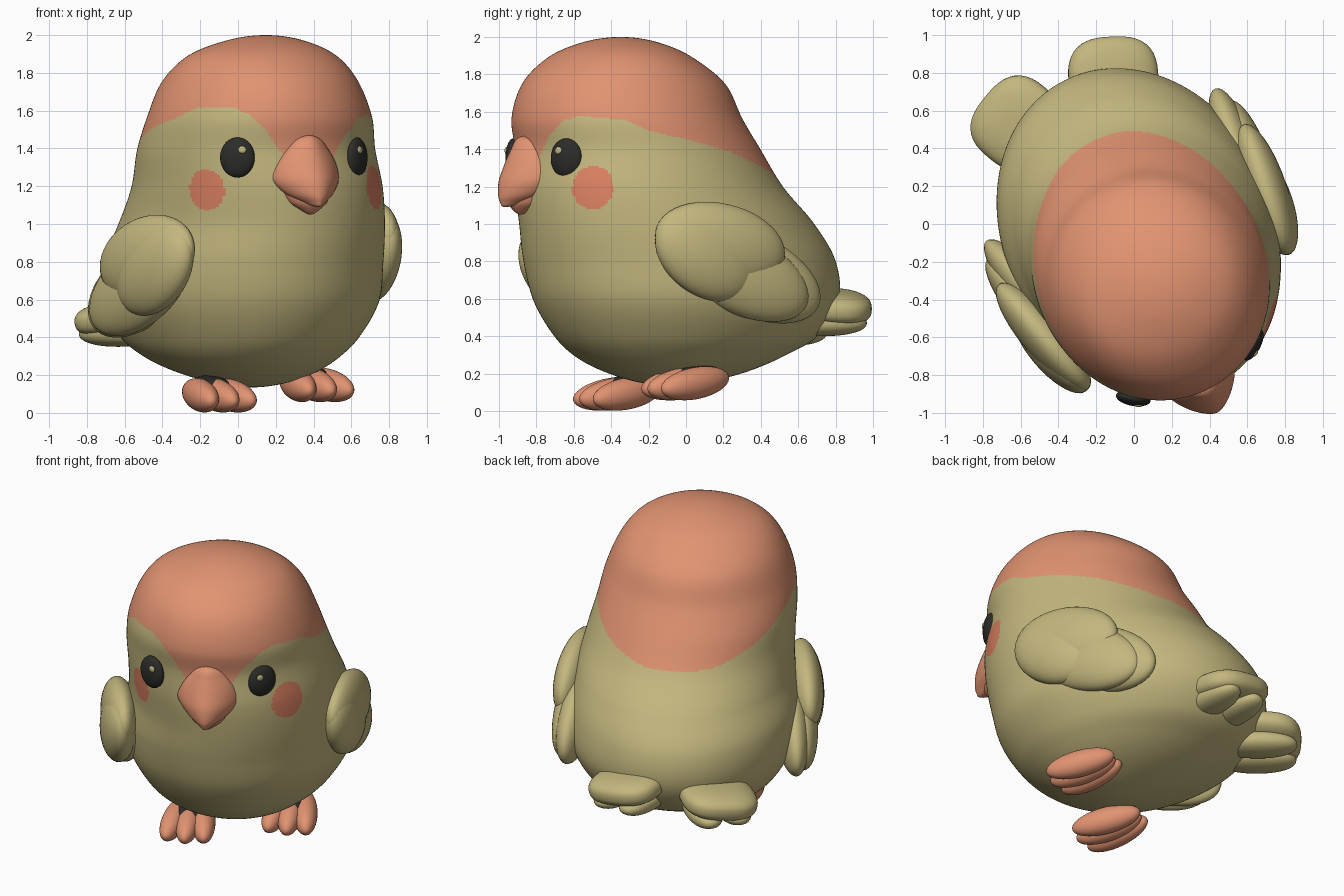
import bpy, bmesh, math
from mathutils import Matrix, Vector, Euler

cube = bpy.data.objects.get("Cube")
if cube:
    bpy.data.objects.remove(cube)

# The bird is built facing -y, then turned to its pose
POSE = Matrix.Translation((-0.035, -0.045, 0)) @ Matrix.Rotation(math.radians(26.6), 4, 'Z')


def material(name, rgb):
    m = bpy.data.materials.new(name)
    m.use_nodes = True
    m.diffuse_color = (*rgb, 1)
    m.node_tree.nodes["Principled BSDF"].inputs["Base Color"].default_value = (*rgb, 1)
    return m


KHAKI = material("khaki_feathers", (0.55, 0.475, 0.21))
CORAL = material("coral", (0.75, 0.29, 0.165))
BLUSH = material("cheek_blush", (0.73, 0.225, 0.125))
BLACK = material("soft_black", (0.025, 0.025, 0.022))


def finish(name, bm, mats):
    bmesh.ops.recalc_face_normals(bm, faces=bm.faces)
    bm.transform(POSE)
    me = bpy.data.meshes.new(name)
    for f in bm.faces:
        f.smooth = True
    bm.to_mesh(me)
    bm.free()
    for m in mats:
        me.materials.append(m)
    ob = bpy.data.objects.new(name, me)
    bpy.context.collection.objects.link(ob)
    return ob


def spline(p0, p1, p2, p3, t):
    """Smooth curve from p1 to p2, with tangents weighted by spacing."""
    d0, d1, d2 = [max((b - a).length, 1e-6) ** .8 for a, b in ((p0, p1), (p1, p2), (p2, p3))]
    m1 = (p1 - p0) * (d1 / d0) - (p2 - p0) * (d1 / (d0 + d1)) + (p2 - p1)
    m2 = (p2 - p1) - (p3 - p1) * (d1 / (d1 + d2)) + (p3 - p2) * (d1 / d2)
    u = 1 - t
    return (p1 * (1 + 2 * t) * u * u + m1 * t * u * u
            + p2 * t * t * (3 - 2 * t) - m2 * t * t * u)


def loft(rings, steps, sides, ridge=0):
    """Smooth stack of ellipses: (height, sideways, forward, half width, half depth).
    Ridge narrows the front of each ellipse."""
    pts = [Vector(r) for r in rings]
    mirror = lambda v: Vector((*v[:3], -v[3], -v[4]))
    pts = [mirror(pts[1])] + pts + [mirror(pts[-2])]
    rows = [spline(*pts[i:i + 4], s / steps)
            for i in range(len(pts) - 3) for s in range(steps)] + [pts[-2]]
    bm = bmesh.new()
    prev = None
    for z, lat, fwd, a, b in rows:
        ring = []
        for k in range(sides):
            s, c = math.sin(k * math.tau / sides), math.cos(k * math.tau / sides)
            ring.append(bm.verts.new((lat + a * s * (1 - ridge * max(0, c)), -fwd - b * c, z)))
        if prev:
            for k in range(sides):
                n = (k + 1) % sides
                bm.faces.new((prev[k], prev[n], ring[n], ring[k]))
        prev = ring
    bmesh.ops.remove_doubles(bm, verts=bm.verts, dist=1e-5)
    return bm


def blob(name, mat, side, loc, size, rot=(0, 0, 0), power=1.0):
    """Rounded ellipsoid, mirrored by side; rot in degrees."""
    bm = bmesh.new()
    bmesh.ops.create_uvsphere(bm, u_segments=40, v_segments=24, radius=1)
    if power != 1:
        for v in bm.verts:
            v.co = Vector([math.copysign(abs(c) ** power, c) for c in v.co])
    e = Euler([math.radians(r) for r in (rot[0], rot[1] * side, rot[2] * side)])
    bm.transform(Matrix.Translation((loc[0] * side, loc[1], loc[2]))
                 @ e.to_matrix().to_4x4() @ Matrix.Diagonal((*size, 1)))
    return finish(name, bm, [mat])


# Body and head in one egg-like form
body = loft([(2.0, .025, .355, 0, 0), (1.97, .022, .353, .21, .205),
             (1.88, .008, .346, .41, .4), (1.74, .007, .325, .52, .556),
             (1.56, .012, .308, .59, .625), (1.4, .022, .25, .62, .665),
             (1.2, .053, .198, .646, .733), (1.0, .07, .1, .675, .815),
             (.8, .06, .018, .71, .863), (.6, .065, -.018, .704, .846),
             (.4, .06, -.02, .605, .727), (.3, .055, .015, .505, .585),
             (.2, .07, .05, .32, .36), (.135, .08, .08, 0, 0)], 20, 270)

# Cap edge: angle from the front, height
CAP = [(0, 1.3), (14, 1.37), (21, 1.48), (30, 1.57), (38, 1.6), (60, 1.585),
       (72, 1.53), (93, 1.48), (115, 1.42), (145, 1.3), (165, 1.235), (180, 1.225)]


def cap_height(angle):
    for (a0, z0), (a1, z1) in zip(CAP, CAP[1:]):
        if angle <= a1:
            return z0 + (z1 - z0) * (angle - a0) / (a1 - a0)
    return CAP[-1][1]


# Cheeks: centre, radius
cheeks = (Vector((.48, -.75, 1.195)), .117), (Vector((-.467, -.634, 1.18)), .108)
for f in body.faces:
    c = f.calc_center_median()
    angle = math.degrees(math.atan2(abs(c.x), -c.y - .28))
    if c.z > cap_height(angle) - .05 * c.x:
        f.material_index = 1
    elif any((c - cheek).length < r for cheek, r in cheeks):
        f.material_index = 2
finish("body", body, [KHAKI, CORAL, BLUSH])

# Beak
finish("upper_beak", loft([(1.47, 0, .92, 0, 0), (1.45, 0, .92, .065, .04),
                           (1.4, 0, .91, .115, .075), (1.32, 0, .9, .168, .12),
                           (1.235, 0, .88, .193, .175), (1.17, 0, .92, .145, .145),
                           (1.12, 0, .98, .068, .08), (1.09, 0, 1.03, 0, 0)],
                          6, 48, .3), [CORAL])
finish("lower_beak", loft([(1.22, 0, .88, 0, 0), (1.19, 0, .89, .14, .11),
                           (1.12, 0, .91, .11, .095), (1.08, 0, .93, .06, .055),
                           (1.05, 0, .94, 0, 0)], 6, 40, .2), [CORAL])

for side, label in ((1, "left_"), (-1, "right_")):
    # Eyes with a small glint
    ex, ey = (.328, -.828) if side > 0 else (.364, -.798)
    blob(label + "eye", BLACK, side, (ex, ey, 1.352), (.093, .042, .106), (0, 0, 36))
    blob(label + "eye_glint", KHAKI, side, (ex - .005, ey - .045, 1.392),
         (.022, .01, .02), (0, 0, 36))

    # Wings: two overlapping coverts over two long feathers, the pair leaning to the left
    dx, dy, dz, yaw = (.067, .005, 0, -8) if side > 0 else (-.045, -.165, -.07, -14)
    for part, x, y, z, size, tilt in (
            ("upper_covert", .69, -.13, .89, (.112, .37, .22), -12),
            ("lower_covert", .685, -.21, .83, (.112, .31, .215), -32),
            ("long_feather", .675, -.01, .74, (.11, .42, .215), -25),
            ("inner_feather", .635, .07, .735, (.11, .43, .22), -24)):
        blob(label + "wing_" + part, KHAKI, side, (x + dx, y + dy, z + dz), size, (tilt, 0, yaw))

    # Tail: a broad feather over two narrow ones
    lift = .025 * side
    tx, ty = (.3, .765) if side > 0 else (.262, .78)
    blob(label + "tail_top", KHAKI, side, (tx, ty, .535 + lift), (.24, .22, .09),
         (-4, 8, -24), .75)
    for i in (-1, 1):
        blob(label + "tail_under_%d" % (i + 2), KHAKI, side,
             (tx - .02 + i * .085, ty - .055 - i * .04, .445 + lift), (.11, .25, .07),
             (0, 0, -24), .9)

    # Feet: three toes each, with a dark leg patch above
    fx, fy, fz = (.41, -.165, .148) if side > 0 else (.215, -.26, .093)
    for i in (-1, 0, 1):
        blob(label + "toe_%d" % (i + 2), CORAL, side,
             (fx + i * .088, fy + abs(i) * .02, fz), (.076, .22, .085), (9, 0, i * 9))
    blob(label + "leg", BLACK, side, (fx, fy + .06, fz + .065), (.09, .13, .035), (9, 0, 0))
